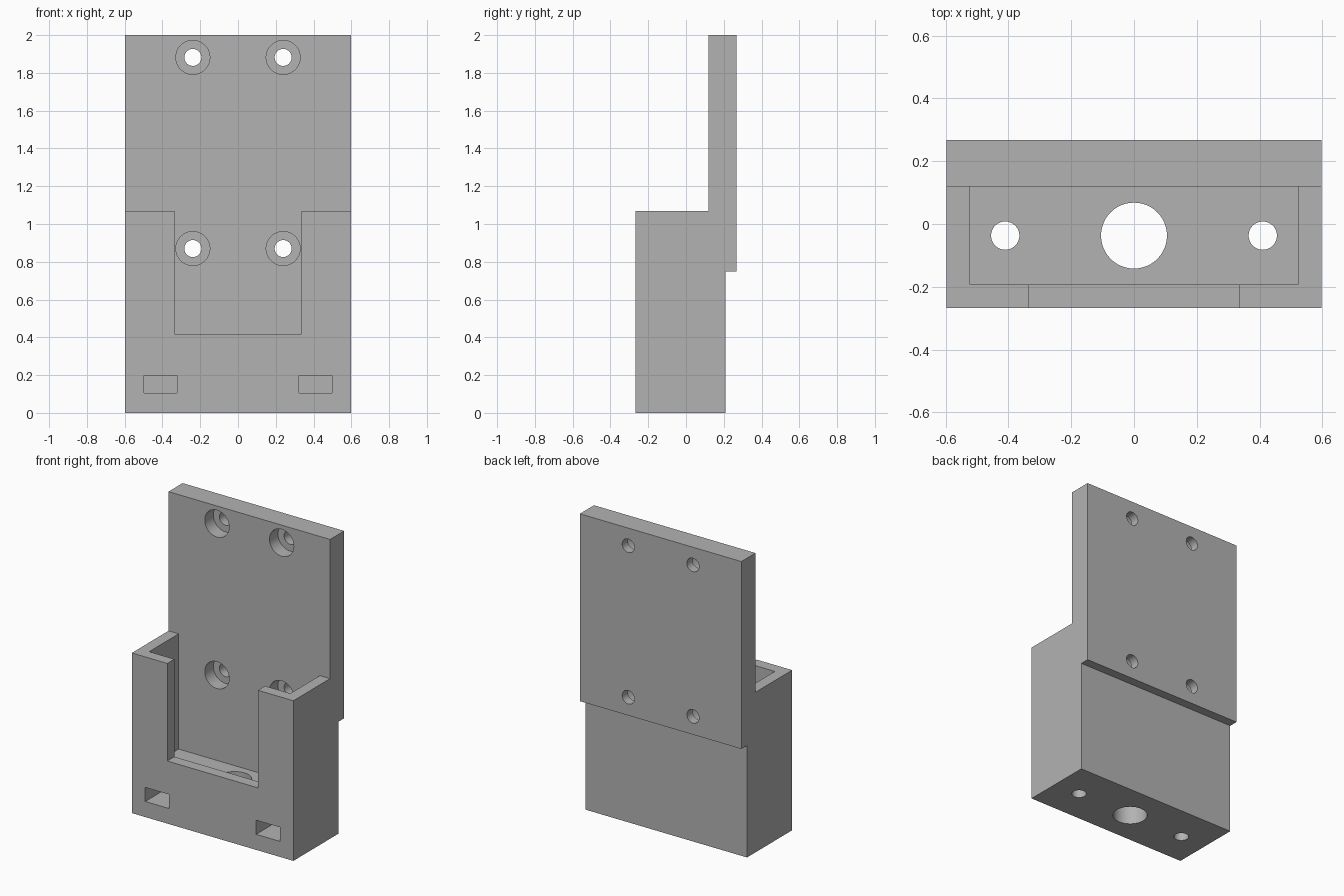
import bpy
import bmesh
from math import pi
from mathutils import Matrix, Vector

cube = bpy.data.objects.get("Cube")
if cube:
    bpy.data.objects.remove(cube)

# Main dimensions
HALF_W, FRONT, BACK = 0.597, -0.268, 0.268
PLATE_FRONT, BLOCK_BACK = 0.119, 0.208
BLOCK_TOP, PLATE_BOTTOM, FLOOR, SILL = 1.07, 0.748, 0.3, 0.418
WALL = 0.075
HOLE_Y = (FRONT + WALL + PLATE_FRONT) / 2

grey = bpy.data.materials.new("plain grey")
grey.use_nodes = True
grey.diffuse_color = (0.45, 0.45, 0.45, 1)
grey.node_tree.nodes["Principled BSDF"].inputs["Base Color"].default_value = (0.45, 0.45, 0.45, 1)


def add_object(name, bm):
    bmesh.ops.recalc_face_normals(bm, faces=bm.faces)
    mesh = bpy.data.meshes.new(name)
    bm.to_mesh(mesh)
    bm.free()
    obj = bpy.data.objects.new(name, mesh)
    bpy.context.collection.objects.link(obj)
    return obj


def cut(cutter):
    """Subtract a cutter from the holder, then discard it."""
    bpy.context.view_layer.objects.active = holder
    mod = holder.modifiers.new("cut", 'BOOLEAN')
    mod.operation = 'DIFFERENCE'
    mod.solver = 'EXACT'
    mod.object = cutter
    cutter.hide_render = True
    bpy.ops.object.modifier_apply(modifier=mod.name)
    bpy.data.objects.remove(cutter)


def cut_box(name, low, high):
    low, high = Vector(low), Vector(high)
    bm = bmesh.new()
    bmesh.ops.create_cube(bm, size=1, matrix=Matrix.Translation((low + high) / 2)
                          @ Matrix.Diagonal((*(high - low), 1)))
    cut(add_object(name, bm))


def cut_cylinder(name, centre, radius, depth, along_y=False):
    bm = bmesh.new()
    turn = Matrix.Rotation(pi / 2 if along_y else 0, 4, 'X')
    bmesh.ops.create_cone(bm, cap_ends=True, segments=48, radius1=radius, radius2=radius,
                          depth=depth, matrix=Matrix.Translation(centre) @ turn)
    cut(add_object(name, bm))


# Body: stepped side profile extruded across the width
profile = [(FRONT, 0), (BLOCK_BACK, 0), (BLOCK_BACK, PLATE_BOTTOM), (BACK, PLATE_BOTTOM),
           (BACK, 2), (PLATE_FRONT, 2), (PLATE_FRONT, BLOCK_TOP), (FRONT, BLOCK_TOP)]
bm = bmesh.new()
side = bm.faces.new([bm.verts.new((-HALF_W, y, z)) for y, z in profile])
swept = bmesh.ops.extrude_face_region(bm, geom=[side])["geom"]
bmesh.ops.translate(bm, vec=(2 * HALF_W, 0, 0),
                    verts=[v for v in swept if isinstance(v, bmesh.types.BMVert)])
holder = add_object("wall_holder", bm)
holder.data.materials.append(grey)

# Open pocket and front notch
cut_box("pocket_cutter", (WALL - HALF_W, FRONT + WALL, FLOOR),
        (HALF_W - WALL, PLATE_FRONT, 1.3))
cut_box("notch_cutter", (-0.335, FRONT - 0.1, SILL), (0.335, HOLE_Y, 1.2))

# Large centre hole through the floor
cut_cylinder("centre_hole_cutter", (0, HOLE_Y, 0.15), 0.105, 0.5)

for s in (-1, 1):
    # Floor bolt holes with nut slots opening to the front
    cut_cylinder("bolt_hole_cutter", (s * 0.41, HOLE_Y, 0.15), 0.045, 0.5)
    cut_box("nut_slot_cutter", (s * 0.41 - 0.088, FRONT - 0.1, 0.104),
            (s * 0.41 + 0.088, HOLE_Y + 0.088, 0.198))
    # Counterbored screw holes in the back plate
    for z in (0.87, 1.882):
        cut_cylinder("screw_hole_cutter", (s * 0.239, 0.2, z), 0.045, 0.4, True)
        cut_cylinder("counterbore_cutter", (s * 0.239, PLATE_FRONT, z), 0.09, 0.18, True)

# Smooth bores, crisp edges
bpy.ops.object.select_all(action='DESELECT')
holder.select_set(True)
bpy.context.view_layer.objects.active = holder
bpy.ops.object.shade_smooth_by_angle(angle=pi / 6)
